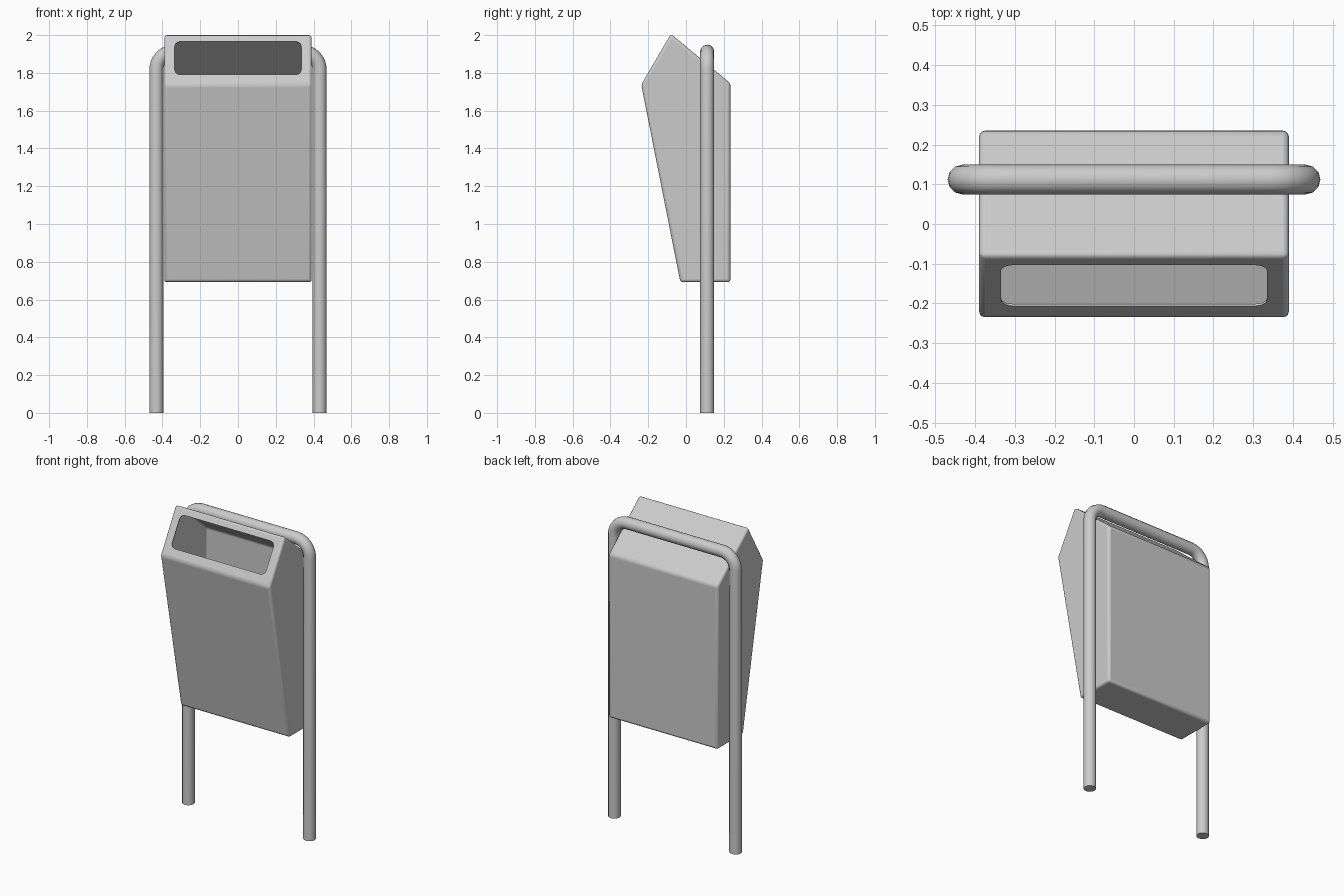
import bpy, bmesh, math
from mathutils import Vector

if "Cube" in bpy.data.objects:
    bpy.data.objects.remove(bpy.data.objects["Cube"])


def prism(name, profile, half_width):
    # Extrude a (y, z) profile symmetrically along x
    bm = bmesh.new()
    face = bm.faces.new([bm.verts.new((-half_width, y, z)) for y, z in profile])
    ext = bmesh.ops.extrude_face_region(bm, geom=[face])
    verts = [g for g in ext["geom"] if isinstance(g, bmesh.types.BMVert)]
    bmesh.ops.translate(bm, vec=(2 * half_width, 0, 0), verts=verts)
    bmesh.ops.recalc_face_normals(bm, faces=bm.faces)
    mesh = bpy.data.meshes.new(name)
    bm.to_mesh(mesh)
    bm.free()
    obj = bpy.data.objects.new(name, mesh)
    bpy.context.collection.objects.link(obj)
    return obj


def smooth(obj, degrees):
    bpy.ops.object.select_all(action='DESELECT')
    obj.select_set(True)
    bpy.context.view_layer.objects.active = obj
    bpy.ops.object.shade_smooth_by_angle(angle=math.radians(degrees))


# Bin body: thin hollow shell with softened edges
low, apex = Vector((-0.237, 1.738)), Vector((-0.08, 2.006))
container = prism("bin_body", [low, apex, (0.235, 1.745), (0.235, 0.692), (-0.03, 0.692)], 0.39)
bevel = container.modifiers.new("soft_edges", 'BEVEL')
bevel.width = 0.015
bevel.segments = 3
bevel.limit_method = 'ANGLE'
shell = container.modifiers.new("shell", 'SOLIDIFY')
shell.thickness = 0.006
shell.offset = -1

# Slot cutter: rounded block pushed through the sloping front face
slope = (apex - low).normalized()
normal = Vector((-slope.y, slope.x))
a, b = low + slope * 0.061, low + slope * 0.264
cutter = prism("slot_cutter", [a + normal * 0.05, b + normal * 0.05,
                               b - normal * 0.03, a - normal * 0.03], 0.335)
bm = bmesh.new()
bm.from_mesh(cutter.data)
n3 = Vector((0, normal.x, normal.y))
corners = [e for e in bm.edges
           if abs((e.verts[0].co - e.verts[1].co).normalized().dot(n3)) > 0.9]
bmesh.ops.bevel(bm, geom=corners, offset=0.03, segments=5, profile=0.5, affect='EDGES')
bm.to_mesh(cutter.data)
bm.free()
cutter.hide_render = True
cutter.hide_set(True)
slot = container.modifiers.new("slot", 'BOOLEAN')
slot.object = cutter
slot.operation = 'DIFFERENCE'
slot.solver = 'EXACT'
smooth(container, 30)

# Support frame: one bent tube forming both posts and the top bar
px, top, bend, y = 0.432, 1.912, 0.095, 0.112
right = [(px, 0)]
for i in range(9):
    t = math.radians(90 * i / 8)
    right.append((px - bend + bend * math.cos(t), top - bend + bend * math.sin(t)))
path = right + [(-x, z) for x, z in reversed(right)]
curve = bpy.data.curves.new("support_frame", 'CURVE')
curve.dimensions = '3D'
curve.bevel_depth = 0.0375
curve.bevel_resolution = 4
curve.use_fill_caps = True
spline = curve.splines.new('POLY')
spline.points.add(len(path) - 1)
for p, (x, z) in zip(spline.points, path):
    p.co = (x, y, z, 1)
frame = bpy.data.objects.new("support_frame", curve)
bpy.context.collection.objects.link(frame)
bpy.ops.object.select_all(action='DESELECT')
frame.select_set(True)
bpy.context.view_layer.objects.active = frame
bpy.ops.object.convert(target='MESH')
smooth(bpy.context.view_layer.objects.active, 40)
